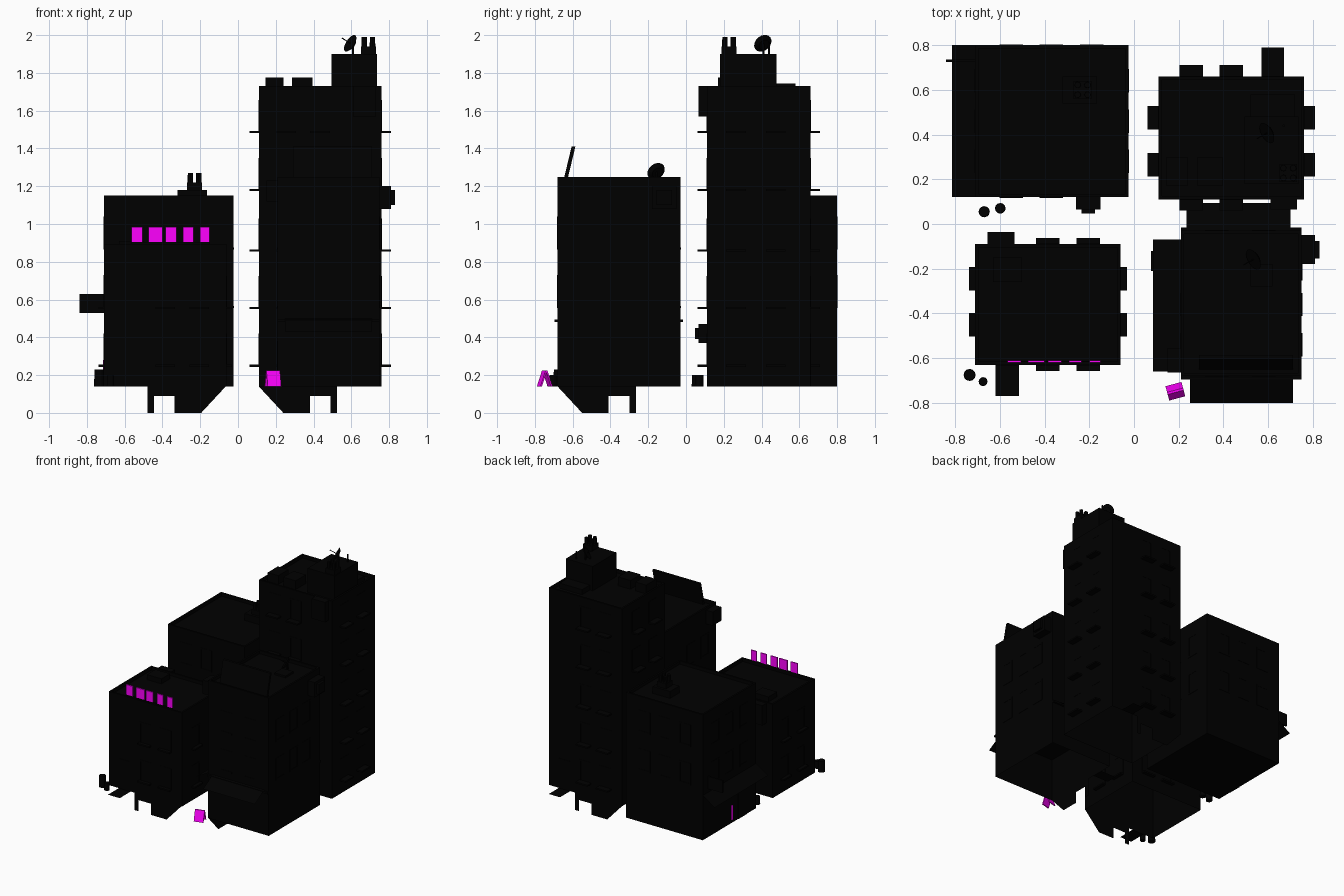
import bpy, bmesh, math
from mathutils import Vector, Matrix

if "Cube" in bpy.data.objects:
    bpy.data.objects.remove(bpy.data.objects["Cube"])


def material(name, rgb):
    m = bpy.data.materials.new(name)
    m.diffuse_color = (*rgb, 1)
    m.use_nodes = True
    m.node_tree.nodes["Principled BSDF"].inputs["Base Color"].default_value = m.diffuse_color
    return m


BLACK = material("black", (0.0, 0.0, 0.0))
PINK = material("magenta", (1.0, 0.0, 1.0))


def finish(name, bm, mat=BLACK):
    me = bpy.data.meshes.new(name)
    bm.to_mesh(me)
    bm.free()
    ob = bpy.data.objects.new(name, me)
    me.materials.append(mat)
    bpy.context.collection.objects.link(ob)
    return ob


def add_box(bm, x0, x1, y0, y1, z0, z1):
    size = Matrix.Diagonal((x1 - x0, y1 - y0, z1 - z0, 1))
    mid = Matrix.Translation(((x0 + x1) / 2, (y0 + y1) / 2, (z0 + z1) / 2))
    return bmesh.ops.create_cube(bm, size=1, matrix=mid @ size)["verts"]


def box(name, *b, mat=BLACK):
    bm = bmesh.new()
    add_box(bm, *b)
    return finish(name, bm, mat)


def cylinder(name, x, y, z0, z1, r, n=12):
    bm = bmesh.new()
    bmesh.ops.create_cone(bm, cap_ends=True, segments=n, radius1=r, radius2=r * 0.92,
                          depth=z1 - z0, matrix=Matrix.Translation((x, y, (z0 + z1) / 2)))
    return finish(name, bm)


def sheet(name, pts):
    bm = bmesh.new()
    bm.faces.new([bm.verts.new(p) for p in pts])
    return finish(name, bm)


# Building shells: a block with a parapet around a sunken roof, some open underneath
def building(name, x0, x1, y0, y1, top, open_base=True):
    bm = bmesh.new()
    add_box(bm, x0, x1, y0, y1, 0.14, top)
    roof = max(bm.faces, key=lambda f: f.calc_center_median().z)
    bmesh.ops.inset_region(bm, faces=[roof], thickness=0.02)
    ext = bmesh.ops.extrude_discrete_faces(bm, faces=[roof])["faces"][0]
    bmesh.ops.translate(bm, verts=ext.verts, vec=(0, 0, -0.025))
    if open_base:
        base = min(bm.faces, key=lambda f: f.calc_center_median().z)
        bmesh.ops.delete(bm, geom=[base], context="FACES_ONLY")
    finish(name, bm)
    return (x0, x1, y0, y1)


# Box standing out of one wall; u is the position along that wall
def wall_box(bm, b, side, u, w, z0, z1, d):
    x0, x1, y0, y1 = b
    a, c = u - w / 2, u + w / 2
    add_box(bm, *{"f": (a, c, y0 - d, y0), "b": (a, c, y1, y1 + d),
                  "l": (x0 - d, x0, a, c), "r": (x1, x1 + d, a, c)}[side], z0, z1)


def windows(name, b, cols, rows, sill, w=0.105, h=0.17):
    bm = bmesh.new()
    t = 0.012
    for side, us in cols.items():
        for u in us:
            for z in rows:
                for s in (-1, 1):
                    wall_box(bm, b, side, u + s * (w - t) / 2, t, z, z + h, 0.002)
                wall_box(bm, b, side, u, w - 2 * t, z + h - t, z + h, 0.002)
                wall_box(bm, b, side, u, w, z - 0.006, z + 0.006, sill)
    finish(name, bm)


def part(name, b, *args, mat=BLACK):
    bm = bmesh.new()
    wall_box(bm, b, *args)
    finish(name, bm, mat)


hotel = building("front_left_building", -0.71, -0.06, -0.63, -0.09, 0.895)
tower = building("tower", 0.11, 0.76, 0.11, 0.66, 1.73)
shop = building("front_right_building", 0.21, 0.75, -0.68, -0.03, 1.25)
block = building("back_left_building", -0.71, -0.025, 0.12, 0.80, 1.15, False)

# Windows
windows("front_left_windows", hotel, {"f": (-0.385, -0.205), "b": (-0.385, -0.205),
        "l": (-0.245, -0.45), "r": (-0.245, -0.45)}, (0.25, 0.555), 0.028)
windows("tower_windows", tower, {"f": (0.255, 0.435), "b": (0.255, 0.435),
        "l": (0.265, 0.475), "r": (0.265, 0.475)}, (0.25, 0.555, 0.86, 1.18, 1.487), 0.05)
windows("front_right_windows", shop, {"f": (0.37, 0.58), "b": (0.37, 0.58),
        "l": (-0.36, -0.54), "r": (-0.2, -0.36, -0.54)}, (0.56, 0.87), 0.003)
windows("back_left_windows", block, {"f": (-0.55, -0.37), "b": (-0.55, -0.37, -0.19),
        "l": (0.28, 0.46, 0.64), "r": (0.28, 0.46, 0.64)}, (0.56, 0.87), 0.003)

# Doors, shopfront band and wall units
part("front_left_door", hotel, "f", -0.57, 0.1, 0.14, 0.38, 0.003)
part("tower_door", tower, "b", 0.62, 0.1, 0.14, 0.38, 0.003)
part("front_right_door", shop, "l", -0.165, 0.1, 0.14, 0.38, 0.003)
part("back_left_door", block, "l", 0.3, 0.1, 0.14, 0.38, 0.003)
part("door_light", block, "l", 0.43, 0.02, 0.165, 0.28, 0.004, mat=PINK)
box("shopfront_band", 0.21, 0.75, -0.695, -0.015, 0.48, 0.495)
part("front_left_duct", hotel, "b", -0.595, 0.12, 0.73, 0.89, 0.055)
part("tower_duct", tower, "f", 0.67, 0.12, 1.57, 1.73, 0.045)
part("air_conditioner_right", shop, "r", -0.115, 0.13, 1.08, 1.2, 0.06)
part("air_conditioner_right_fan", shop, "r", -0.115, 0.08, 1.1, 1.18, 0.08)
part("air_conditioner_left", shop, "l", -0.61, 0.11, 1.12, 1.23, 0.06)
part("air_conditioner_back", block, "f", -0.205, 0.11, 0.37, 0.47, 0.055)
part("air_conditioner_back_fan", block, "f", -0.205, 0.06, 0.39, 0.45, 0.072)
box("blade_sign", -0.84, -0.71, 0.725, 0.735, 0.53, 0.63)


# Thin sheets standing off a wall: sloping awnings and flat doorsteps
def awning(name, b, side, u0, u1, d, z0=0.43, z1=0.50):
    x0, x1, y0, y1 = b
    w, o = {"f": (y0, y0 - d), "b": (y1, y1 + d), "l": (x0, x0 - d)}[side]
    pts = [(u0, w, z1), (u1, w, z1), (u1, o, z0), (u0, o, z0)]
    sheet(name, [(q, p, z) if side == "l" else (p, q, z) for p, q, z in pts])


awning("shop_awning_front", shop, "f", 0.25, 0.71, 0.12)
awning("shop_awning_back", shop, "b", 0.235, 0.70, 0.125)
awning("shop_awning_left", shop, "l", -0.66, -0.07, 0.125)
awning("block_awning", block, "l", 0.12, 0.80, 0.105)
awning("front_left_doorstep", hotel, "f", -0.62, -0.515, 0.14, 0.14, 0.14)
awning("tower_doorstep", tower, "b", 0.57, 0.67, 0.13, 0.14, 0.14)
awning("front_right_doorstep", shop, "l", -0.21, -0.12, 0.135, 0.14, 0.14)

# Wall aprons reaching from the buildings down to the ground
apron = [(0, .14), (.13, 0), (.27, 0), (.27, .09), (.38, .09), (.38, 0), (.415, 0), (.415, .14)]
sheet("front_left_apron", [(-0.065 - u, -0.63, z) for u, z in apron])
sheet("tower_apron", [(0.11 + u, 0.66, z) for u, z in apron])
sheet("front_right_apron", [(0.21, -0.68 + u, z) for u, z in apron])

# Roof sign reduced to five plain tiles, with a support rail
for i, (a, b) in enumerate([(-.565, -.505), (-.475, -.40), (-.385, -.325), (-.29, -.235), (-.20, -.15)]):
    box(f"roof_sign_tile_{i}", a, b, -0.62, -0.61, 0.905, 0.985, mat=PINK)
box("roof_sign_rail", -0.565, -0.15, -0.618, -0.612, 0.89, 0.905)

# Billboard leaning back on the front right roof
bm = bmesh.new()
for v in add_box(bm, 0.29, 0.71, -0.65, -0.63, 1.225, 1.41):
    v.co.y += (v.co.z - 1.225) * 0.24
finish("billboard", bm)

# Pavement sign: two leaning panels
bm = bmesh.new()
for s in (-1, 1):
    for v in add_box(bm, -0.037, 0.037, -0.004, 0.004, 0.14, 0.225):
        v.co.y += s * (0.029 - (v.co.z - 0.14) * 0.33)
bmesh.ops.rotate(bm, verts=bm.verts, cent=(0, 0, 0), matrix=Matrix.Rotation(math.radians(15), 3, "Z"))
bmesh.ops.translate(bm, verts=bm.verts, vec=(0.185, -0.748, 0))
finish("pavement_sign", bm, PINK)

# Roof huts, vents, mast and chimney pots
box("tower_roof_hut", 0.495, 0.735, 0.18, 0.48, 1.70, 1.90)
box("tower_hut_step", 0.52, 0.72, 0.48, 0.58, 1.70, 1.745)
box("tower_vent_left", 0.145, 0.24, 0.17, 0.30, 1.70, 1.775)
box("tower_vent_right", 0.285, 0.395, 0.17, 0.30, 1.70, 1.775)
box("front_left_roof_vent", -0.63, -0.5, -0.26, -0.15, 0.86, 0.91)
box("shop_roof_vent", 0.52, 0.62, -0.28, -0.18, 1.2, 1.24)
box("chimney_base", -0.32, -0.165, 0.54, 0.66, 1.12, 1.18)
cylinder("tower_mast", 0.67, 0.44, 1.89, 1.96, 0.006, 6)


def pots(name, cx, cy, z0, z1):
    box(name + "_stack", cx - 0.04, cx + 0.04, cy - 0.04, cy + 0.04, z0, z0 + 0.04)
    for i in (-1, 1):
        for j in (-1, 1):
            cylinder(name + "_pot", cx + i * 0.022, cy + j * 0.022, z0 + 0.04, z1, 0.015, 8)


pots("tower_chimney", 0.69, 0.228, 1.90, 1.99)
pots("block_chimney", -0.23, 0.60, 1.18, 1.27)


# Satellite dishes: shallow bowl, feed arm and post
def dish(x, y, z, foot):
    n = Vector((-0.75, -0.42, 0.48))
    m = Matrix.Translation((x, y, z)) @ n.to_track_quat("Z", "Y").to_matrix().to_4x4()
    bm = bmesh.new()
    bmesh.ops.create_cone(bm, cap_ends=True, segments=16, radius1=0.03, radius2=0.051, depth=0.016, matrix=m)
    bmesh.ops.create_cone(bm, cap_ends=True, segments=6, radius1=0.003, radius2=0.003, depth=0.06,
                          matrix=m @ Matrix.Translation((0, 0, 0.035)))
    add_box(bm, x + 0.004, x + 0.014, y - 0.005, y + 0.005, foot, z)
    finish("satellite_dish", bm)


dish(0.60, 0.41, 1.953, 1.89)
dish(0.54, -0.155, 1.275, 1.22)

# Bins
for x, y, r, z in [(-.735, -.675, .027, .23), (-.675, -.705, .02, .20), (-.67, .055, .025, .20), (-.598, .07, .024, .20)]:
    cylinder("bin", x, y, 0.14, z, r)
